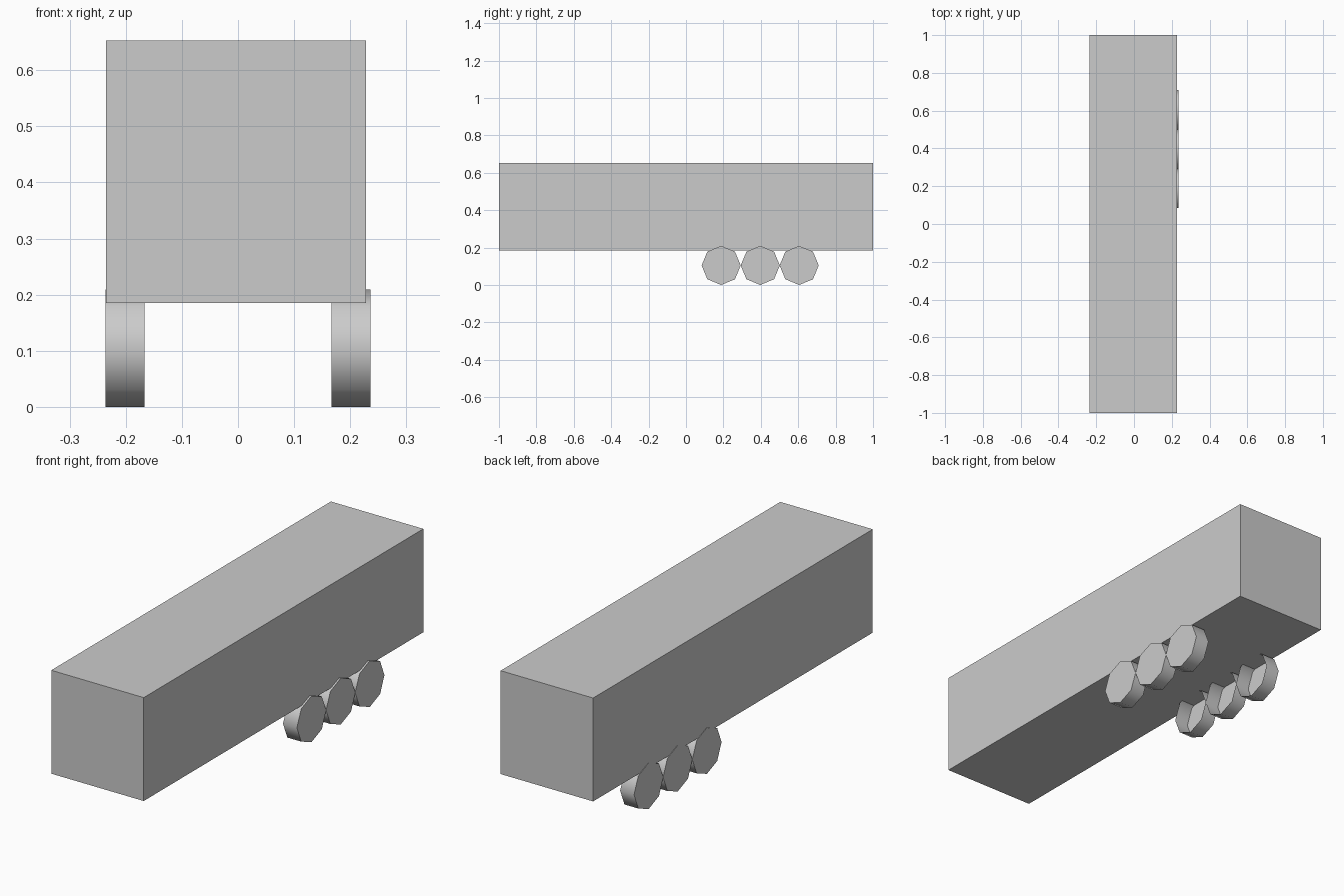
import bpy, bmesh, math
from mathutils import Matrix

cube = bpy.data.objects.get("Cube")
if cube:
    bpy.data.objects.remove(cube, do_unlink=True)

grey = bpy.data.materials.new("light_grey")
grey.use_nodes = True
colour = (0.6, 0.6, 0.6, 1)
grey.diffuse_color = colour
grey.node_tree.nodes["Principled BSDF"].inputs["Base Color"].default_value = colour


def add_object(name, bm):
    mesh = bpy.data.meshes.new(name)
    bm.to_mesh(mesh)
    bm.free()
    mesh.materials.append(grey)
    obj = bpy.data.objects.new(name, mesh)
    bpy.context.collection.objects.link(obj)
    return obj


# Cargo box
X0, X1, Z0, Z1 = -0.235, 0.228, 0.185, 0.653
bm = bmesh.new()
bmesh.ops.create_cube(bm, size=1)
bmesh.ops.scale(bm, verts=bm.verts, vec=(X1 - X0, 2, Z1 - Z0))
bmesh.ops.translate(bm, verts=bm.verts, vec=((X0 + X1) / 2, 0, (Z0 + Z1) / 2))
add_object("cargo_box", bm)

# Eight-sided wheels, closed outside and open on the inner side
RADIUS, INNER, OUTER = 0.1045, 0.167, 0.2365


def add_wheel(name, side, y):
    bm = bmesh.new()
    bmesh.ops.create_cone(bm, cap_ends=True, segments=8, radius1=RADIUS,
                          radius2=RADIUS, depth=OUTER - INNER)
    inner_cap = [f for f in bm.faces if f.normal.z < -0.9]
    bmesh.ops.delete(bm, geom=inner_cap, context='FACES_ONLY')
    bmesh.ops.transform(bm, verts=bm.verts,
                        matrix=Matrix.Rotation(side * math.pi / 2, 4, 'Y'))
    bmesh.ops.translate(bm, verts=bm.verts,
                        vec=(side * (INNER + OUTER) / 2, y, RADIUS))
    wheel = add_object(name, bm)
    bpy.ops.object.select_all(action='DESELECT')
    wheel.select_set(True)
    bpy.context.view_layer.objects.active = wheel
    bpy.ops.object.shade_smooth_by_angle(angle=math.radians(50))


for axle, y in (("front", 0.188), ("middle", 0.397), ("rear", 0.605)):
    for side, label in ((1, "left"), (-1, "right")):
        add_wheel(f"{axle}_{label}_wheel", side, y)
